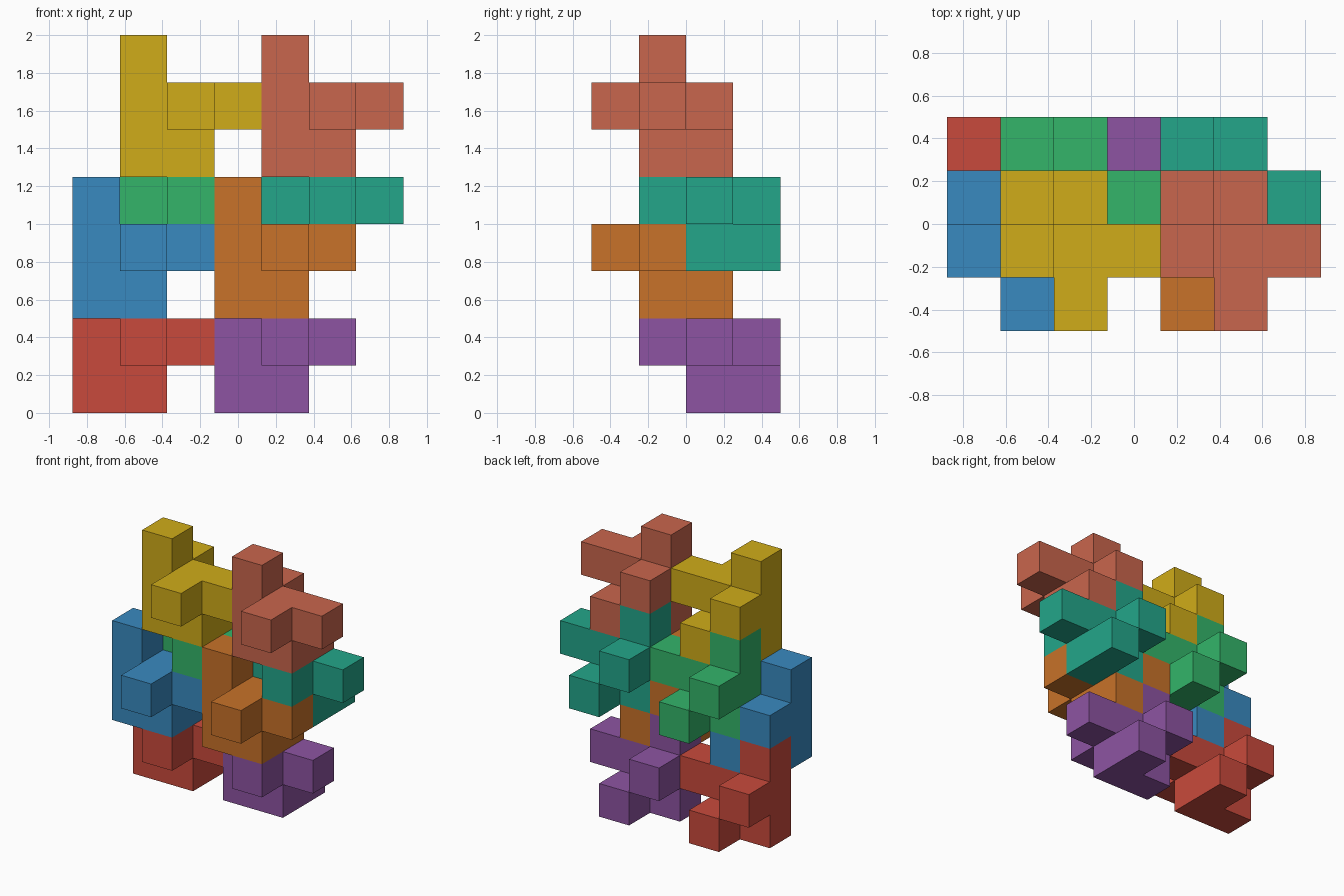
import bpy, bmesh
from mathutils import Vector

if "Cube" in bpy.data.objects:
    bpy.data.objects.remove(bpy.data.objects["Cube"])

U = 0.25  # edge of one cube cell
ORIGIN = Vector((-3.5, -2.0, 0.0))

# One polycube, repeated for every piece: (x, y, z) cells
CELLS = [(0, 1, 0), (1, 1, 0), (1, 2, 0),
         (0, 1, 1), (1, 1, 1), (2, 1, 1), (1, 0, 1), (0, 2, 1),
         (0, 1, 2)]


def material(name, hex_color):
    rgb = [int(hex_color[i:i + 2], 16) / 255 for i in (0, 2, 4)]
    lin = [c / 12.92 if c <= 0.04045 else ((c + 0.055) / 1.055) ** 2.4 for c in rgb]
    mat = bpy.data.materials.new(name)
    mat.diffuse_color = (*lin, 1.0)
    mat.use_nodes = True
    mat.node_tree.nodes["Principled BSDF"].inputs["Base Color"].default_value = mat.diffuse_color
    return mat


def add_piece(name, offset, hex_color):
    """Outer skin of the polycube: a quad wherever a cell has no neighbour."""
    bm = bmesh.new()
    filled = set(CELLS)
    for cell in CELLS:
        centre = Vector(cell) + Vector((0.5, 0.5, 0.5))
        for axis in range(3):
            for sign in (-1, 1):
                n = Vector((0, 0, 0))
                n[axis] = sign
                if tuple(int(c + d) for c, d in zip(cell, n)) in filled:
                    continue
                a = Vector((0, 0, 0))
                a[(axis + 1) % 3] = 0.5
                b = n.cross(a)
                mid = centre + n * 0.5
                corners = (mid - a - b, mid + a - b, mid + a + b, mid - a + b)
                bm.faces.new([bm.verts.new((p + Vector(offset) + ORIGIN) * U)
                              for p in corners])
    bmesh.ops.remove_doubles(bm, verts=bm.verts, dist=1e-4)
    # Merge coplanar quads into clean flat faces
    bmesh.ops.dissolve_limit(bm, angle_limit=0.01, verts=bm.verts, edges=bm.edges)
    mesh = bpy.data.meshes.new(name)
    bm.to_mesh(mesh)
    bm.free()
    mesh.materials.append(material(name + "_color", hex_color))
    bpy.context.collection.objects.link(bpy.data.objects.new(name, mesh))


# Two identical stacks of four pieces, three cells apart
LEVELS = [("bottom", (0, 1, 0), ("c94a3c", "8d54a2")),
          ("lower", (0, 0, 2), ("398ac0", "c87229")),
          ("upper", (1, 1, 3), ("33b56a", "23a68a")),
          ("top", (1, 0, 5), ("d0ac19", "c9664d"))]

for level, (x, y, z), colors in LEVELS:
    for i, side in enumerate(("left", "right")):
        add_piece(f"{level}_{side}_block", (x + 3 * i, y, z), colors[i])
